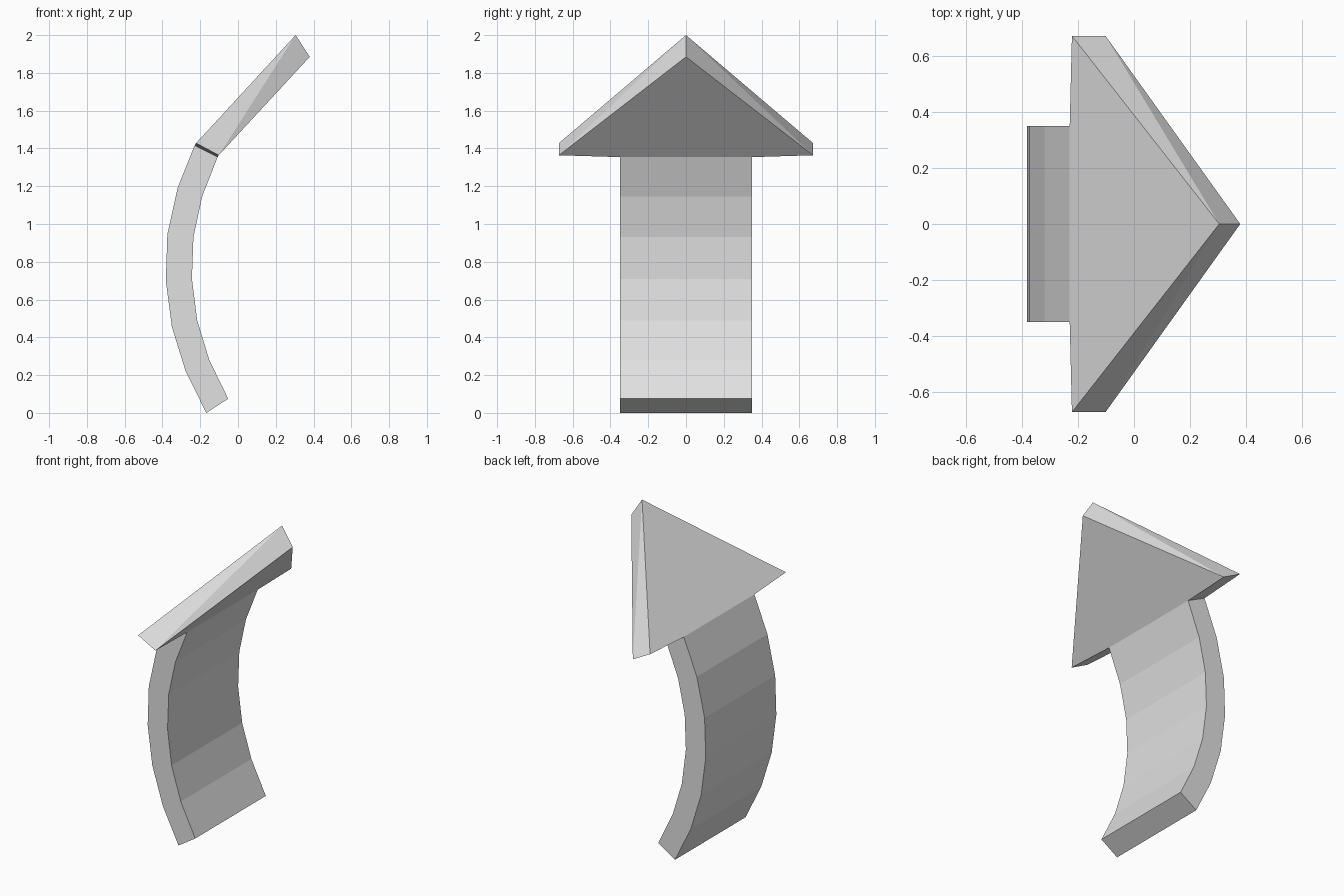
import bpy, bmesh

if "Cube" in bpy.data.objects:
    bpy.data.objects.remove(bpy.data.objects["Cube"])

grey = bpy.data.materials.new("light_grey")
grey.diffuse_color = (0.75, 0.75, 0.75, 1)
grey.use_nodes = True
grey.node_tree.nodes["Principled BSDF"].inputs["Base Color"].default_value = grey.diffuse_color


def make(name, verts, faces):
    bm = bmesh.new()
    vs = [bm.verts.new(v) for v in verts]
    for f in faces:
        bm.faces.new([vs[i] for i in f])
    bmesh.ops.recalc_face_normals(bm, faces=bm.faces[:])
    me = bpy.data.meshes.new(name)
    bm.to_mesh(me)
    bm.free()
    me.materials.append(grey)
    ob = bpy.data.objects.new(name, me)
    bpy.context.collection.objects.link(ob)
    return ob


# Curved shaft: side profile (x, z) swept across y, open where it meets the head
HALF = 0.35
outer = [(-0.168, 0), (-0.277, 0.22), (-0.35, 0.455), (-0.382, 0.70),
         (-0.374, 0.945), (-0.32, 1.19), (-0.23, 1.415)]
inner = [(-0.052, 0.075), (-0.152, 0.28), (-0.216, 0.49), (-0.244, 0.71),
         (-0.236, 0.93), (-0.19, 1.145), (-0.108, 1.354)]
verts, faces = [], []
for o, i in zip(outer, inner):
    for x, z in (o, i):
        verts += [(x, -HALF, z), (x, HALF, z)]
# each ring: outer front, outer back, inner front, inner back
for k in range(len(outer) - 1):
    a, b = 4 * k, 4 * k + 4
    for p, q in ((0, 1), (1, 3), (3, 2), (2, 0)):
        faces.append((a + p, a + q, b + q, b + p))
faces.append((0, 1, 3, 2))
make("shaft", verts, faces)

# Arrow head: tilted triangular slab whose base bends slightly at the shaft
WIDE = 0.673
top = [(-0.222, -WIDE, 1.428), (-0.23, -HALF, 1.415), (-0.23, HALF, 1.415),
       (-0.222, WIDE, 1.428), (0.305, 0, 2.0)]
bottom = [(-0.102, -WIDE, 1.364), (-0.108, -HALF, 1.354), (-0.108, HALF, 1.354),
          (-0.102, WIDE, 1.364), (0.38, 0, 1.885)]
faces = [(0, 1, 2, 3, 4), (9, 8, 7, 6, 5),
         (0, 5, 6, 1), (2, 7, 8, 3)]            # base left and right of the shaft
for c in (0, 3):                                # slanted sides, split to the tip
    faces += [(c, c + 5, 4), (c + 5, 9, 4)]
make("arrow_head", top + bottom, faces)
